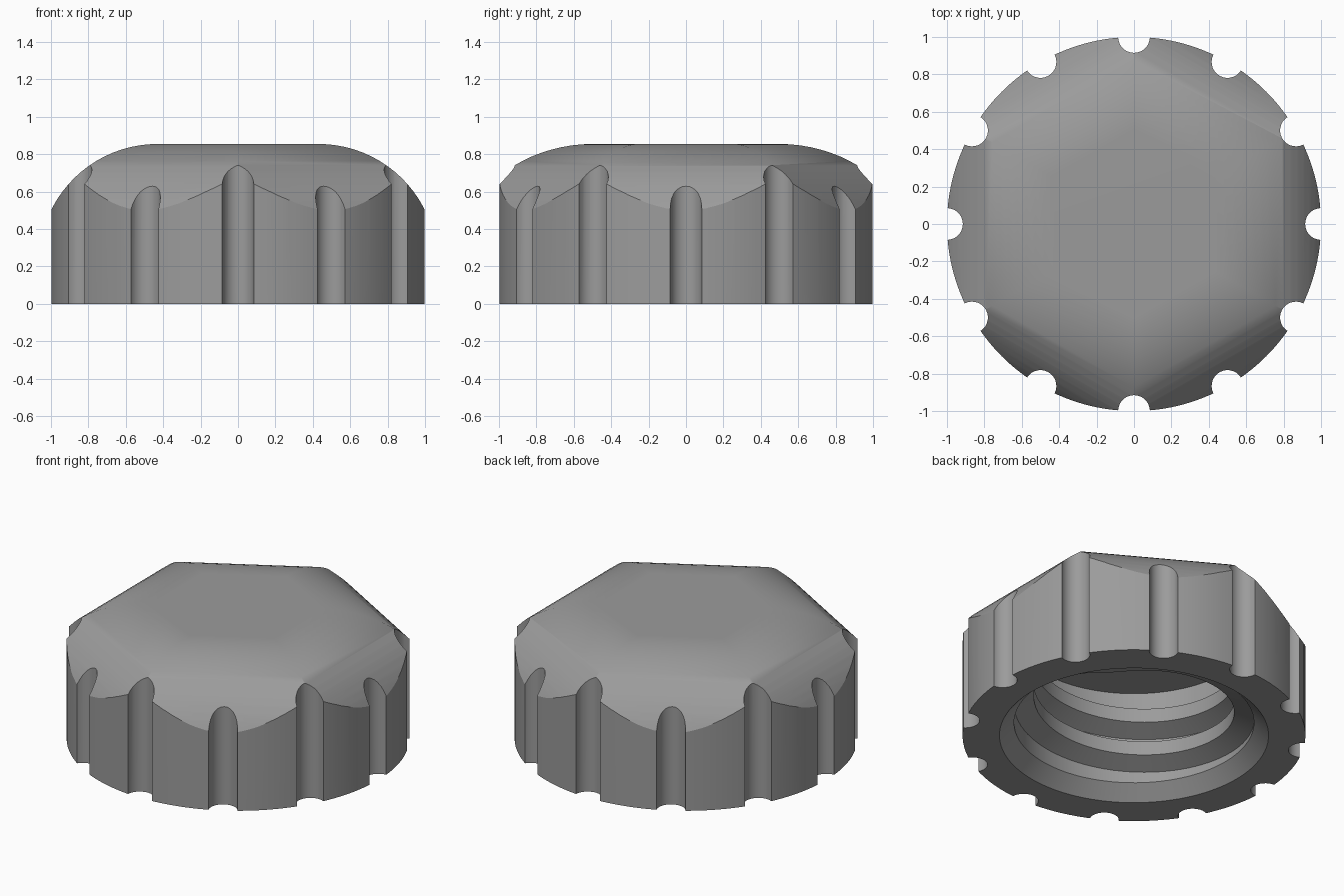
import bpy, bmesh, math

if "Cube" in bpy.data.objects:
    bpy.data.objects.remove(bpy.data.objects["Cube"])

TAU = 2 * math.pi
grey = bpy.data.materials.new("mid_grey")
grey.diffuse_color = (0.33, 0.33, 0.33, 1)
grey.use_nodes = True
grey.node_tree.nodes["Principled BSDF"].inputs["Base Color"].default_value = grey.diffuse_color


def make_object(name, bm):
    bmesh.ops.recalc_face_normals(bm, faces=bm.faces)
    mesh = bpy.data.meshes.new(name)
    bm.to_mesh(mesh)
    bm.free()
    mesh.materials.append(grey)
    ob = bpy.data.objects.new(name, mesh)
    bpy.context.collection.objects.link(ob)
    return ob


def loft(name, profile, sides, start=0.0, centre=(0, 0)):
    """Stack regular polygon rings (radius, z) and cap both ends."""
    bm = bmesh.new()
    rings = [[bm.verts.new((centre[0] + r * math.cos(start + TAU * i / sides),
                            centre[1] + r * math.sin(start + TAU * i / sides), z))
              for i in range(sides)] for r, z in profile]
    for a, b in zip(rings, rings[1:]):
        for i in range(sides):
            j = (i + 1) % sides
            bm.faces.new((a[i], a[j], b[j], b[i]))
    bm.faces.new(rings[0][::-1])
    bm.faces.new(rings[-1])
    return make_object(name, bm)


def boolean(target, cutter, operation):
    mod = target.modifiers.new(operation.lower(), 'BOOLEAN')
    mod.operation, mod.solver, mod.object = operation, 'EXACT', cutter
    bpy.context.view_layer.objects.active = target
    bpy.ops.object.modifier_apply(modifier=mod.name)
    bpy.data.objects.remove(cutter)


def smooth(ob, angle):
    bpy.ops.object.select_all(action='DESELECT')
    ob.select_set(True)
    bpy.context.view_layer.objects.active = ob
    bpy.ops.object.shade_smooth_by_angle(angle=math.radians(angle))


# Round cap body
cap = loft("cap_body", [(1, 0), (1, 1)], 120)

# Six-sided domed crown, rounded by an arc from the flat top to the rim
ARC, FLAT, TOP = 0.635, 0.43, 0.855
crown = []
for i in range(17):
    a = math.asin(0.6 / ARC) * (1 - i / 16)
    crown.append((FLAT + ARC * math.sin(a), TOP - ARC + ARC * math.cos(a)))
crown.insert(0, (crown[0][0], -0.2))
crown = [(a / math.cos(math.pi / 6), z) for a, z in crown]
boolean(cap, loft("crown_cutter", crown, 6, math.pi / 6), 'INTERSECT')

# Twelve finger grooves around the rim
for k in range(12):
    a = TAU * k / 12
    groove = loft("groove_cutter", [(0.085, -0.2), (0.085, 1.2)], 28, a,
                  (math.cos(a), math.sin(a)))
    boolean(cap, groove, 'DIFFERENCE')

# Bore with chamfered mouth
bore = [(0.985, -0.2), (0.70, 0.085), (0.70, 0.685)]
boolean(cap, loft("bore_cutter", bore, 96), 'DIFFERENCE')
smooth(cap, 40)

# Crisp edge where the upright wall meets the crown
bm = bmesh.new()
bm.from_mesh(cap.data)
bm.normal_update()
for e in bm.edges:
    if len(e.link_faces) == 2:
        low, high = sorted(abs(f.normal.z) for f in e.link_faces)
        if low < 0.02 and high > 0.1:
            e.smooth = False
bm.to_mesh(cap.data)
bm.free()
weighted = cap.modifiers.new("even_shading", 'WEIGHTED_NORMAL')
weighted.keep_sharp = True

# Internal screw thread: a trapezoid ridge swept along a helix
PITCH, STEPS = 0.22, 72
first, last = -0.62, 1.75
count = int((last - first) * STEPS)
section = [(0.71, -0.10), (0.585, -0.045), (0.585, 0.045), (0.71, 0.10)]
bm = bmesh.new()
rings = []
for s in range(count + 1):
    turn = first + (last - first) * s / count
    angle = math.radians(225) + TAU * turn
    fade = min(1, 0.05 + s / 8, 0.05 + (count - s) / 8)
    mid = 0.25 + PITCH * turn
    ring = []
    for r, dz in section:
        r = 0.71 + (r - 0.71) * fade
        z = max(0.09, min(0.68, mid + dz))
        ring.append(bm.verts.new((r * math.cos(angle), r * math.sin(angle), z)))
    rings.append(ring)
for a, b in zip(rings, rings[1:]):
    for i in range(4):
        j = (i + 1) % 4
        bm.faces.new((a[i], a[j], b[j], b[i]))
bm.faces.new(rings[0])
bm.faces.new(rings[-1][::-1])
smooth(make_object("screw_thread", bm), 30)
